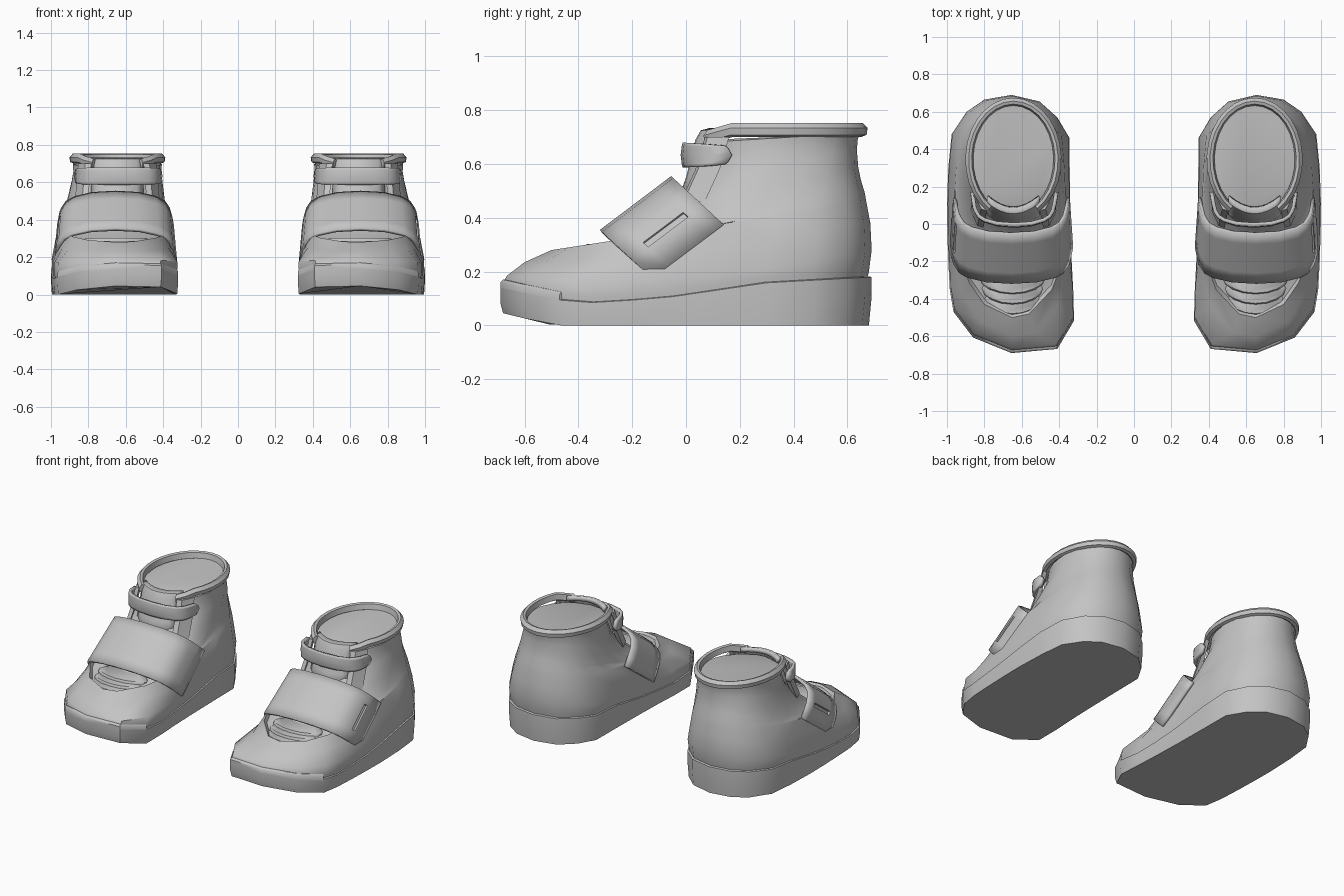
import bpy, bmesh, math
from mathutils import Vector

old = bpy.data.objects.get("Cube")
if old:
    bpy.data.objects.remove(old, do_unlink=True)

grey = bpy.data.materials.new("plain_grey")
grey.use_nodes = True
grey.diffuse_color = (0.55, 0.55, 0.55, 1)
grey.node_tree.nodes["Principled BSDF"].inputs["Base Color"].default_value = (0.55, 0.55, 0.55, 1)

CX = 0.655   # centre line of one shoe
HALF = 0.69  # half length of one shoe

# Footprint, outer side first, as offsets from the shoe centre
FOOT = [(0, .69), (.145, .665), (.24, .6), (.32, .48), (.338, .3), (.345, .1), (.343, -.05),
        (.338, -.2), (.33, -.35), (.31, -.47), (.205, -.607), (0, -.69), (-.245, -.668),
        (-.335, -.516), (-.33, -.35), (-.322, -.2), (-.316, 0), (-.312, .25), (-.31, .46),
        (-.245, .57), (-.15, .655)]
SOLE_TOP = [(-.69, .14), (-.48, .095), (-.35, .085), (-.1, .1), (.08, .125), (.24, .155), (.69, .18)]


def sole_top(y):
    for (y0, z0), (y1, z1) in zip(SOLE_TOP, SOLE_TOP[1:]):
        if y <= y1:
            return z0 + (z1 - z0) * (y - y0) / (y1 - y0)
    return SOLE_TOP[-1][1]


def grid(name, side, rows, closed=True, caps=True, thick=0, recess=None, angle=45):
    """Skin rows of points into one smooth part on the given side."""
    bm = bmesh.new()
    vs = [[bm.verts.new((side * p[0], p[1], p[2])) for p in r] for r in rows]
    n = len(rows[0])
    cells = {}
    for i in range(len(rows) - 1):
        for j in range(n if closed else n - 1):
            k = (j + 1) % n
            cells[i, j] = bm.faces.new((vs[i][j], vs[i][k], vs[i + 1][k], vs[i + 1][j]))
    if closed and caps:
        bm.faces.new(vs[0])
        bm.faces.new(vs[-1])
    bmesh.ops.recalc_face_normals(bm, faces=bm.faces[:])
    if not closed:
        # open sheets must face away from the foot
        total = sum((f.normal for f in bm.faces), Vector())
        if total.z - total.y < 0:
            bmesh.ops.reverse_faces(bm, faces=bm.faces[:])
    if recess:
        bmesh.ops.inset_region(bm, faces=[cells[recess]], thickness=.005, depth=0)
        bmesh.ops.inset_region(bm, faces=[cells[recess]], thickness=.001, depth=-.014)
    me = bpy.data.meshes.new(name)
    bm.to_mesh(me)
    bm.free()
    me.materials.append(grey)
    ob = bpy.data.objects.new(("left_" if side > 0 else "right_") + name, me)
    bpy.context.collection.objects.link(ob)
    if thick:
        mod = ob.modifiers.new("thickness", "SOLIDIFY")
        mod.thickness = thick
        mod.offset = -1
    bpy.ops.object.select_all(action="DESELECT")
    ob.select_set(True)
    bpy.context.view_layer.objects.active = ob
    bpy.ops.object.shade_smooth_by_angle(angle=math.radians(angle))
    return ob


def foot_ring(scale, height):
    return [(CX + x * scale, y * scale, height(y)) for x, y in FOOT]


def body_ring(yf, yb, hw, zf, zb, front, back, dip, cx):
    """Ring blended from footprint to oval, separately at toe and heel."""
    pts = []
    for x, y in FOOT:
        u = y / HALF
        oval = math.copysign(math.sqrt(max(0, 1 - u * u)), x)
        blend = front if u < 0 else back
        t = (u + 1) / 2
        pts.append((cx + hw * (x / .34 * (1 - blend) + oval * blend),
                    yf + (yb - yf) * t,
                    zf + (zb - zf) * t - dip * (1 - u * u)))
    return pts


# Upper: front y, back y, half width, front z, back z, toe oval, heel oval, dip, centre x
BODY = [(-.665, .69, .336, .185, .28, 0, 0, .05, .655),
        (-.6, .685, .318, .235, .38, .7, .1, .03, .655),
        (-.5, .67, .305, .28, .46, .9, .25, 0, .652),
        (-.47, .665, .3, .25, .49, .9, .3, 0, .652),
        (-.28, .65, .285, .285, .54, 1, .45, 0, .65),
        (-.13, .64, .265, .4, .59, 1, .6, 0, .648),
        (.03, .635, .245, .55, .65, 1, .8, 0, .645),
        (.06, .638, .236, .63, .69, 1, .95, 0, .645),
        (.07, .645, .238, .68, .715, 1, 1, 0, .645),
        (.09, .61, .212, .69, .712, 1, 1, 0, .645)]

ARCH = [(-1, 1), (-.97, .75), (-.93, .5), (-.85, .3), (-.7, .16), (-.4, .04), (0, 0),
        (.4, .04), (.7, .16), (.85, .3), (.93, .5), (.96, .62), (1, 1)]
RIM = [(0, -.027), (.018, -.02), (.022, .005), (.004, .025), (-.012, .02), (-.02, -.015)]

for side in (1, -1):
    # Sole with lifted toe
    grid("sole", side, [
        foot_ring(.985, lambda y: max(0, (-.5 - y) * .24)),
        foot_ring(1, lambda y: sole_top(y) * .6),
        foot_ring(1, sole_top),
        foot_ring(.97, lambda y: sole_top(y) + .004)], angle=40)

    # Shoe upper from welt to ankle
    grid("upper", side, [foot_ring(.975, lambda y: sole_top(y) - .01),
                         foot_ring(.985, lambda y: sole_top(y) + .02)]
         + [body_ring(*b) for b in BODY], angle=50)

    # Toe guard lip
    toe = [(x, y) for x, y in FOOT if y < -.46]
    grid("toe_guard", side, [[(CX + x * s, y * s, sole_top(y) + h) for s, h in
                              ((1.0, -.01), (1.0, .02), (.985, .03), (.95, .03), (.95, -.01))]
                             for x, y in toe])

    # Stepped tongue folds in the front opening
    for i in range(3):
        cy, cz, hw = -.4 + .055 * i, .258 + .015 * i, .15 + .012 * i
        grid(f"tongue_fold_{i + 1}", side, [
            [(.65 + hw * s * math.cos(a), cy + .085 * s * math.sin(a), cz + h)
             for a in [math.tau * k / 16 for k in range(16)]]
            for s, h in ((1, -.04), (1, .005), (.93, .014))])

    # Wide instep strap with a recessed slot on the outer side
    rows = []
    for v in (0, .22, .8, 1):
        w = .33 - .018 * v
        rows.append([(.655 + w * a, -.32 + .265 * v + .195 * d, .355 + .2 * v - .18 * d)
                     for a, d in ARCH])
    grid("instep_strap", side, rows, closed=False, thick=.018, recess=(1, 10), angle=35)

    # Narrow ankle strap with rounded ends
    rows = []
    for v in (-1, -.75, 0, .75, 1):
        rows.append([(.64 + .236 * a * (1 - .02 * abs(v)),
                      -.02 + .19 * d * (1 - .18 * v * v) + .008 * v * v,
                      .633 + .047 * v * (1 - .25 * d)) for a, d in ARCH])
    grid("ankle_strap", side, rows, closed=False, thick=.02, angle=50)

    # Tongue behind the straps
    path = [(-.03, .47), (0, .55), (.02, .63), (.035, .69), (.055, .725), (.085, .733)]
    grid("tongue", side, [[(.645 + .14 * k / 4, y + .06 * (k / 4) ** 2, z) for k in range(-4, 5)]
                          for y, z in path], closed=False, thick=.03)

    # Facings at both edges of the ankle opening
    for label, s in (("outer", 1), ("inner", -1)):
        line = [(.18, -.02, .46), (.17, .035, .58), (.16, .07, .7)]
        grid(label + "_facing", side, [
            [(.645 + s * (x + dx), y + dy, z) for dx, dy in
             ((-.02, .0), (.012, .01), (.05, .09), (.02, .09))] for x, y, z in line])

    # Rolled collar, open at the front and sloping down at its ends
    rows = []
    for k in range(25):
        a = math.radians(-90 + 32 + 296 * k / 24)
        front = max(0, -math.sin(a) - .55)
        rows.append([(.645 + (.235 + r) * math.cos(a), .345 + (.308 + r) * math.sin(a),
                      .728 + z - .09 * front) for r, z in RIM])
    grid("collar", side, rows, angle=50)
